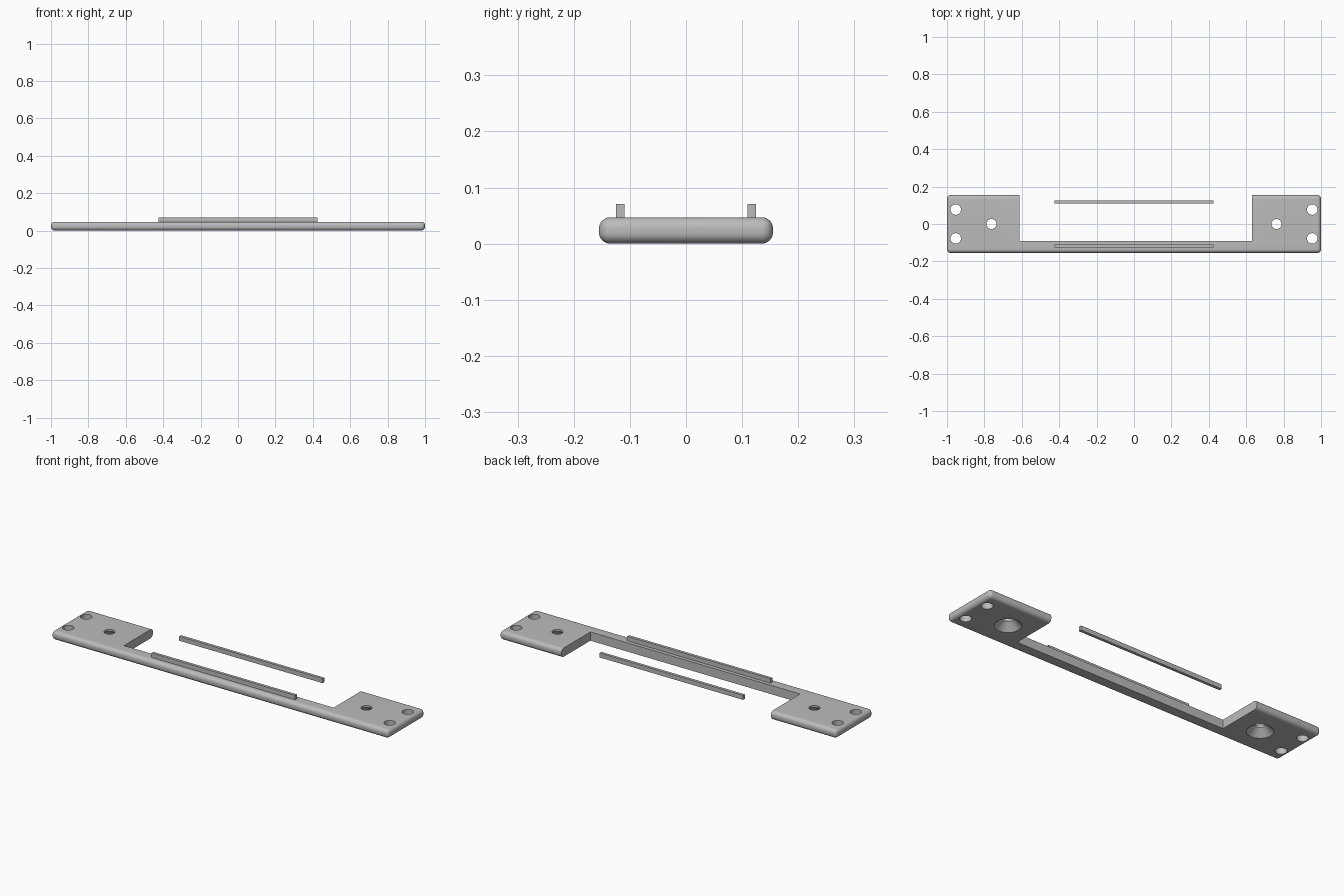
import bpy
import math

cube = bpy.data.objects.get("Cube")
if cube:
    bpy.data.objects.remove(cube, do_unlink=True)

THICK = 0.047
HALF_DEPTH = 0.155

grey = bpy.data.materials.new("plain grey")
grey.use_nodes = True
colour = (0.5, 0.5, 0.5, 1)
grey.diffuse_color = colour
grey.node_tree.nodes["Principled BSDF"].inputs["Base Color"].default_value = colour


def box(name, low, high):
    """Axis-aligned box between two corners."""
    bpy.ops.mesh.primitive_cube_add(
        size=1, location=[(a + b) / 2 for a, b in zip(low, high)])
    obj = bpy.context.object
    obj.name = name
    obj.scale = [b - a for a, b in zip(low, high)]
    bpy.ops.object.transform_apply(location=False, rotation=False, scale=True)
    obj.data.materials.append(grey)
    return obj


def cone(name, x, y, z_low, z_high, r_low, r_high):
    """Round cutter, straight or tapered."""
    bpy.ops.mesh.primitive_cone_add(
        vertices=40, radius1=r_low, radius2=r_high, depth=z_high - z_low,
        location=(x, y, (z_low + z_high) / 2))
    obj = bpy.context.object
    obj.name = name
    obj.data.materials.append(grey)
    return obj


# Plate with rounded outer edges
plate = box("mounting_plate", (-1, -HALF_DEPTH, 0), (1, HALF_DEPTH, THICK))
bevel = plate.modifiers.new("rounded_edges", "BEVEL")
bevel.width = 0.02
bevel.segments = 8

# Cutters: rear notch, corner holes, countersunk screw holes
cutters = [box("notch_cutter", (-0.613, -0.09, -0.1), (0.63, 0.3, 0.2))]
for side in (-1, 1):
    for y in (-0.077, 0.077):
        cutters.append(cone("corner_hole_cutter", side * 0.953, y, -0.1, 0.2, 0.028, 0.028))
    cutters.append(cone("screw_hole_cutter", side * 0.762, 0, -0.1, 0.2, 0.027, 0.027))
    cutters.append(cone("countersink_cutter", side * 0.762, 0, -0.01, 0.037, 0.074, 0.027))

for cutter in cutters:
    cut = plate.modifiers.new("cut", "BOOLEAN")
    cut.operation = "DIFFERENCE"
    cut.solver = "EXACT"
    cut.object = cutter

bpy.ops.object.select_all(action="DESELECT")
plate.select_set(True)
bpy.context.view_layer.objects.active = plate
for modifier in list(plate.modifiers):
    bpy.ops.object.modifier_apply(modifier=modifier.name)
bpy.ops.object.shade_smooth_by_angle(angle=math.radians(30))
for cutter in cutters:
    bpy.data.objects.remove(cutter, do_unlink=True)

# Thin guide rails, front one on the plate and rear one across the opening
for name, y in (("front_rail", -0.117), ("rear_rail", 0.117)):
    box(name, (-0.425, y - 0.0075, THICK), (0.425, y + 0.0075, 0.071))
